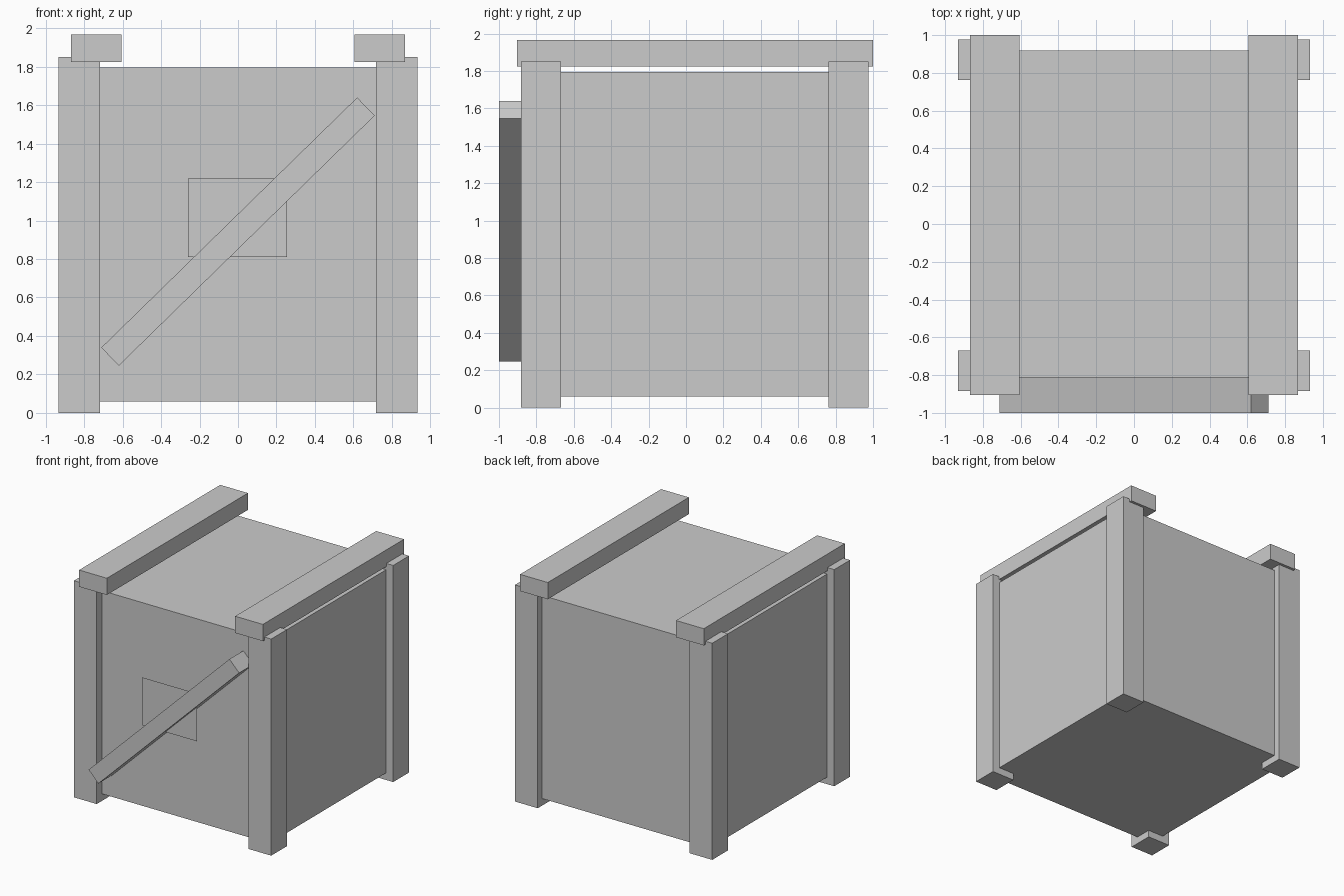
import bpy
import math

if "Cube" in bpy.data.objects:
    bpy.data.objects.remove(bpy.data.objects["Cube"])


def box(name, lo, hi, tilt=0.0):
    """Box between two corners, optionally tilted about the y axis."""
    centre = [(a + b) / 2 for a, b in zip(lo, hi)]
    bpy.ops.mesh.primitive_cube_add(size=1, location=centre)
    ob = bpy.context.object
    ob.name = name
    ob.scale = [b - a for a, b in zip(lo, hi)]
    bpy.ops.object.transform_apply(location=False, rotation=False, scale=True)
    ob.rotation_euler.y = tilt
    return ob


# Crate body
box("crate_body", (-0.865, -0.812, 0.06), (0.865, 0.918, 1.795))

# Corner posts and top rails, repeated on both sides
for side, s in (("left", -1), ("right", 1)):
    x0, x1 = sorted((s * 0.717, s * 0.932))
    box(f"front_{side}_post", (x0, -0.883, 0), (x1, -0.669, 1.85))
    box(f"back_{side}_post", (x0, 0.763, 0), (x1, 0.977, 1.85))
    x0, x1 = sorted((s * 0.606, s * 0.868))
    box(f"{side}_top_rail", (x0, -0.904, 1.823), (x1, 1.0, 1.966))

# Diagonal brace across the front
box("diagonal_brace", (-0.93, -1.0, 0.877), (0.93, -0.80, 1.008),
    tilt=-math.atan2(1.30, 1.33))

# Flat label sheet held by the brace
bpy.ops.mesh.primitive_plane_add(size=1, location=(-0.003, -0.92, 1.014),
                                 rotation=(math.pi / 2, 0, 0))
label = bpy.context.object
label.name = "label_sheet"
label.scale = (0.516, 0.408, 1)
bpy.ops.object.transform_apply(location=False, rotation=False, scale=True)
